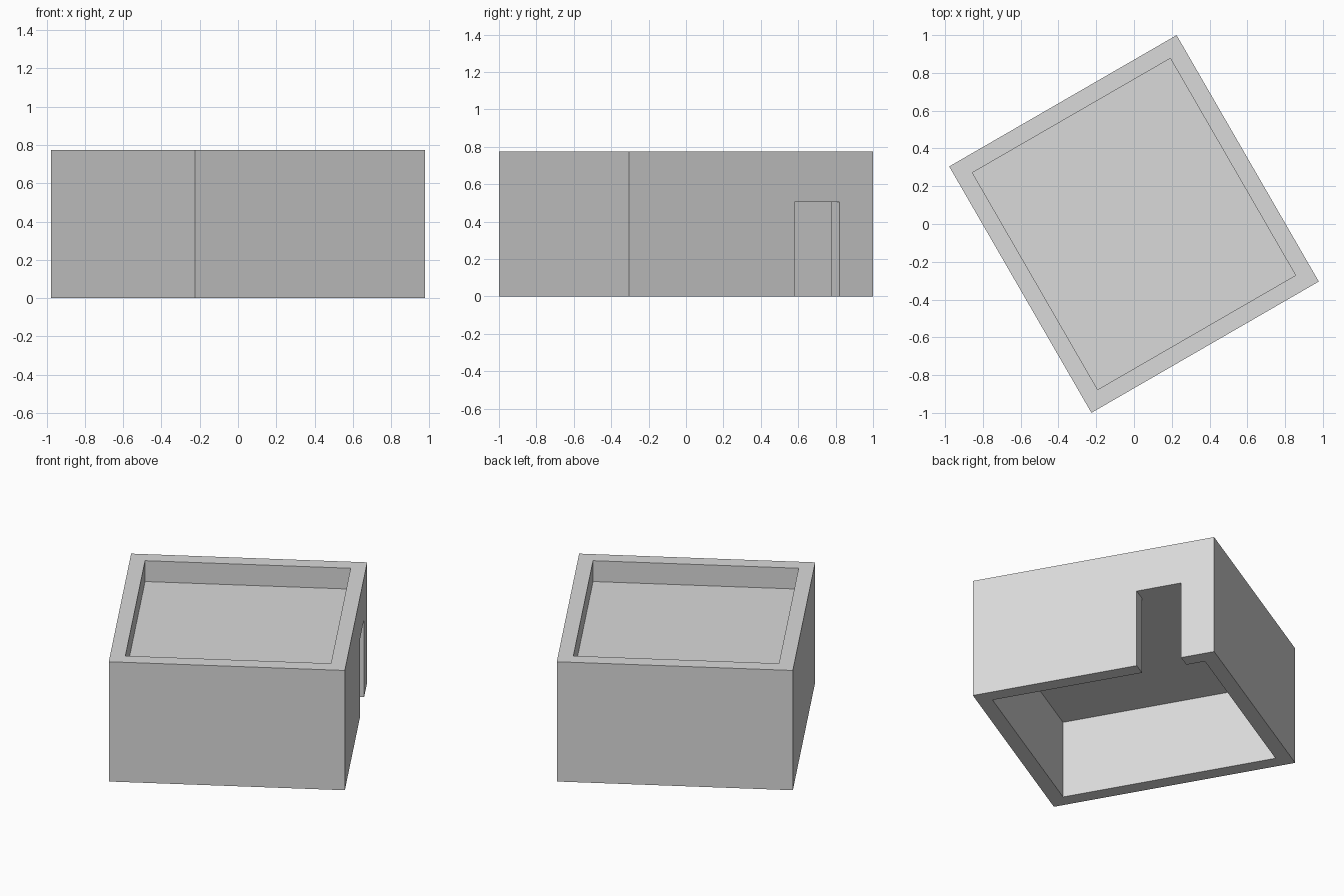
import bpy, bmesh, math
from mathutils import Matrix

cube = bpy.data.objects.get("Cube")
if cube:
    bpy.data.objects.remove(cube, do_unlink=True)

TURN = Matrix.Rotation(math.radians(30), 4, "Z")
HX, HY, HEIGHT = 0.695, 0.753, 0.775      # half sizes and wall height
WALL = 0.09
CEILING, ROOF = 0.505, 0.64               # underside and top of the roof slab
DOOR_A, DOOR_B = 0.27, 0.547              # door span along the wall
IX, IY = HX - WALL, HY - WALL

grey = bpy.data.materials.new("plain grey")
grey.use_nodes = True
colour = (0.7, 0.7, 0.7, 1)
grey.diffuse_color = colour
grey.node_tree.nodes["Principled BSDF"].inputs["Base Color"].default_value = colour


def prism(name, outline, z0, z1):
    """Extrude a floor plan upwards, turned into place."""
    bm = bmesh.new()
    base = bm.faces.new([bm.verts.new((x, y, z0)) for x, y in outline])
    top = bmesh.ops.extrude_face_region(bm, geom=[base])["geom"]
    verts = [v for v in top if isinstance(v, bmesh.types.BMVert)]
    bmesh.ops.translate(bm, verts=verts, vec=(0, 0, z1 - z0))
    bmesh.ops.recalc_face_normals(bm, faces=bm.faces)
    bm.transform(TURN)
    mesh = bpy.data.meshes.new(name)
    bm.to_mesh(mesh)
    bm.free()
    mesh.materials.append(grey)
    obj = bpy.data.objects.new(name, mesh)
    bpy.context.collection.objects.link(obj)
    return obj


def rectangle(x, y):
    return [(-x, -y), (x, -y), (x, y), (-x, y)]


# House block with parapet walls
house = prism("house_walls", rectangle(HX, HY), 0, HEIGHT)

# Sunken roof, and the room below joined to its doorway
out = HX + 0.1
room_plan = [(-IX, -IY), (IX, -IY), (IX, DOOR_A), (out, DOOR_A),
             (out, DOOR_B), (IX, DOOR_B), (IX, IY), (-IX, IY)]
cutters = [prism("roof_recess_cutter", rectangle(IX, IY), ROOF, HEIGHT + 0.1),
           prism("room_and_door_cutter", room_plan, -0.1, CEILING)]

bpy.context.view_layer.objects.active = house
for cutter in cutters:
    cutter.hide_render = True
    mod = house.modifiers.new(cutter.name, "BOOLEAN")
    mod.operation = "DIFFERENCE"
    mod.solver = "EXACT"
    mod.object = cutter
    bpy.ops.object.modifier_apply(modifier=mod.name)
    bpy.data.objects.remove(cutter, do_unlink=True)
